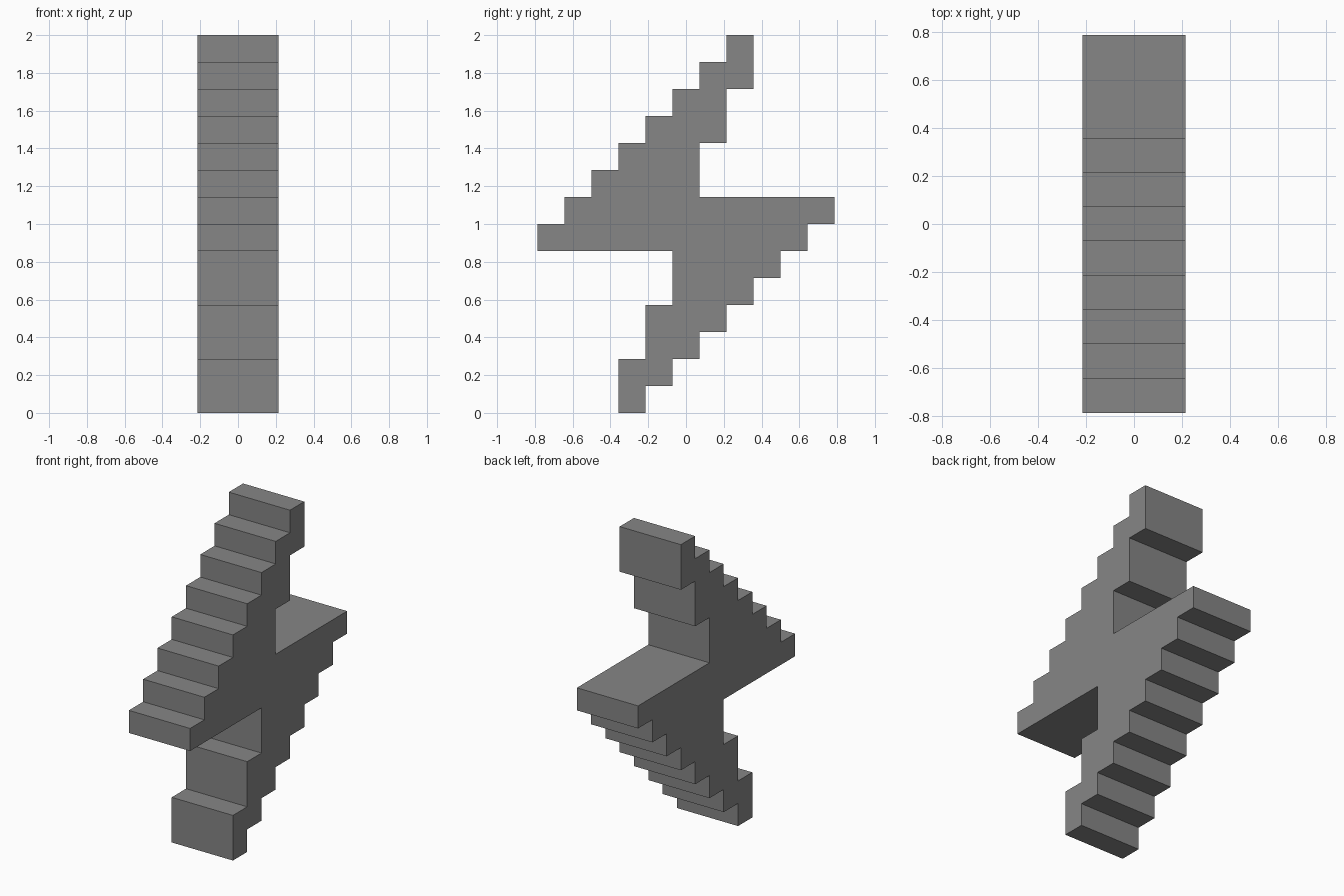
import bpy
import bmesh

if "Cube" in bpy.data.objects:
    bpy.data.objects.remove(bpy.data.objects["Cube"], do_unlink=True)

UNIT = 1 / 7        # one block
HALF_WIDTH = 1.5    # in blocks

grey = bpy.data.materials.new("Grey")
grey.use_nodes = True
colour = (0.24, 0.24, 0.24, 1)
grey.diffuse_color = colour
grey.node_tree.nodes["Principled BSDF"].inputs["Base Color"].default_value = colour

# Upper half of the bolt outline, in blocks (y, z) measured from its centre
half = []
for i in range(8):                      # single-block stairs up the front
    half += [(i - 5.5, i - 1), (i - 5.5, i)]
half += [(2.5, 7)]                      # tip
for i in range(2):                      # double-block stairs down the back
    half += [(2.5 - i, 5 - 2 * i), (1.5 - i, 5 - 2 * i)]
half += [(0.5, 1)]                      # inner corner

# The lower half is the upper half turned by 180 degrees
outline = half + [(-y, -z) for y, z in half]

# Extrude the outline across the width
bm = bmesh.new()
face = bm.faces.new([bm.verts.new((-HALF_WIDTH * UNIT, y * UNIT, 1 + z * UNIT))
                     for y, z in outline])
result = bmesh.ops.extrude_face_region(bm, geom=[face], use_keep_orig=True)
moved = [v for v in result["geom"] if isinstance(v, bmesh.types.BMVert)]
bmesh.ops.translate(bm, verts=moved, vec=(2 * HALF_WIDTH * UNIT, 0, 0))
bmesh.ops.recalc_face_normals(bm, faces=bm.faces)

mesh = bpy.data.meshes.new("lightning_bolt")
bm.to_mesh(mesh)
bm.free()
mesh.materials.append(grey)
bolt = bpy.data.objects.new("lightning_bolt", mesh)
bpy.context.collection.objects.link(bolt)
